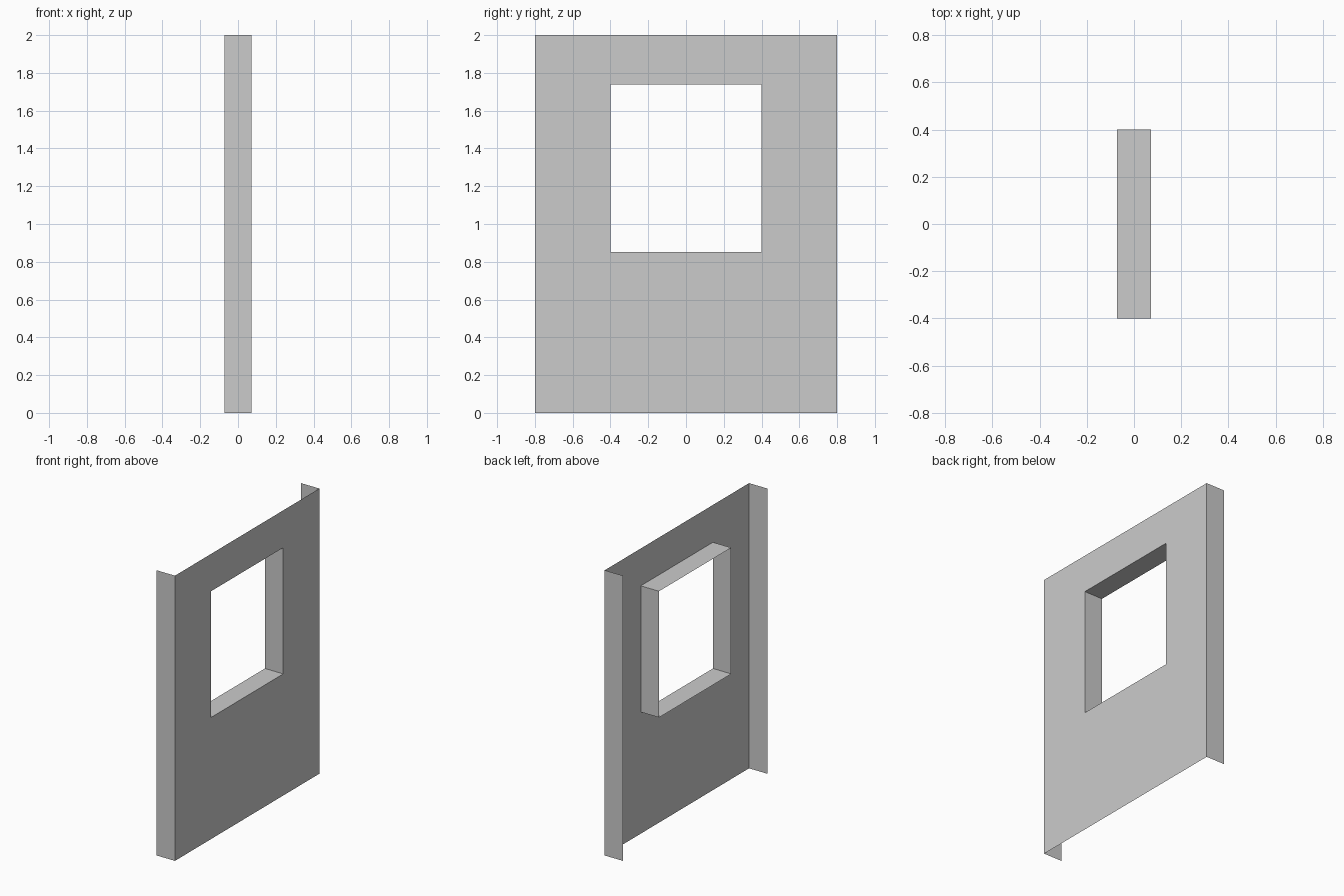
import bpy

if "Cube" in bpy.data.objects:
    bpy.data.objects.remove(bpy.data.objects["Cube"])

HALF_DEPTH = 0.071


def rect(y, z0, z1):
    # corners as (y, z), counter-clockwise seen from +x
    return [(-y, z0), (y, z0), (y, z1), (-y, z1)]


def add_object(name, verts, faces):
    mesh = bpy.data.meshes.new(name)
    mesh.from_pydata(verts, [], faces)
    mesh.update()
    obj = bpy.data.objects.new(name, mesh)
    bpy.context.collection.objects.link(obj)
    return obj


def sheet(name, path, closed=False):
    # folded sheet metal: a (y, z) path swept from the +x face to the -x edge
    n = len(path)
    verts = [(x, y, z) for x in (HALF_DEPTH, -HALF_DEPTH) for y, z in path]
    faces = [(i, (i + 1) % n, (i + 1) % n + n, i + n)
             for i in range(n if closed else n - 1)]
    return add_object(name, verts, faces)


outer = rect(0.8, 0.0, 2.0)
window = rect(0.4, 0.853, 1.738)

# Face panel: a ring of four quads around the window opening
ring = [(HALF_DEPTH, y, z) for y, z in outer + window]
add_object("face_panel", ring,
           [(i, (i + 1) % 4, (i + 1) % 4 + 4, i + 4) for i in range(4)])

# Window lining: four sides of the opening, folded back
sheet("window_lining", window, closed=True)

# Side flanges, folded back along both vertical edges
sheet("left_flange", [(-0.8, 0.0), (-0.8, 2.0)])
sheet("right_flange", [(0.8, 2.0), (0.8, 0.0)])
